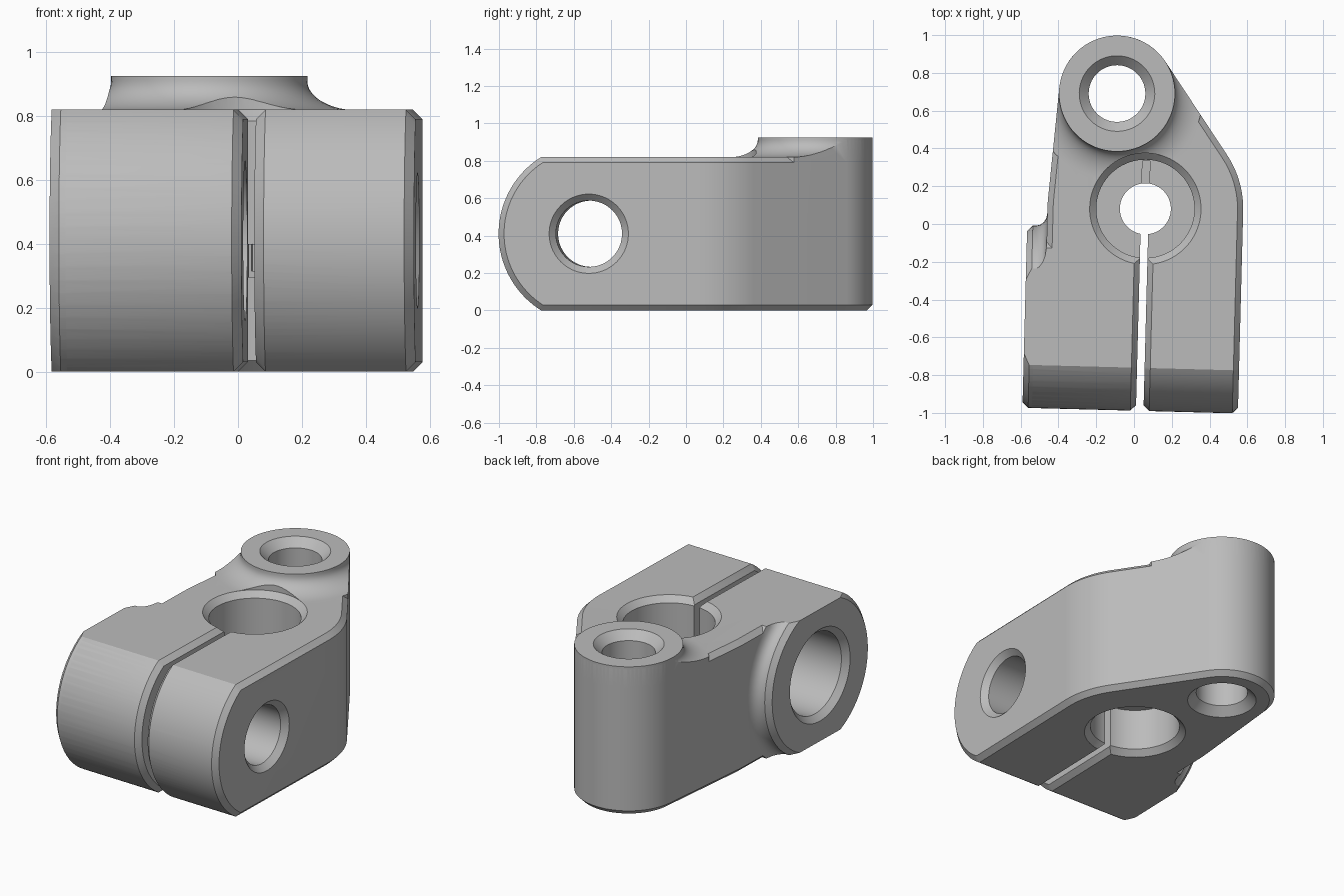
import bpy, bmesh
from math import sin, cos, asin, acos, atan2, pi, radians, hypot
from mathutils import Matrix

if "Cube" in bpy.data.objects:
    bpy.data.objects.remove(bpy.data.objects["Cube"])

SEG = 72
TOP = 0.82                       # height of the main block
CH = 0.03                        # edge chamfer
BOSS, BOSS_R = (-0.108, 0.688), 0.307
BORE, BODY_R = (0.058, 0.082), 0.518
CROSS_Y, NOSE_R = -0.505, 0.483  # axis of the cross bore, radius of the nose
SLIT_X, SLIT_W = 0.056, 0.02

steel = bpy.data.materials.new("grey_steel")
steel.use_nodes = True
GREY = (0.5, 0.5, 0.5, 1)
steel.diffuse_color = GREY
steel.node_tree.nodes["Principled BSDF"].inputs["Base Color"].default_value = GREY


def loft(name, rings):
    """Solid skinned through closed rings of equal size, capped at both ends."""
    bm = bmesh.new()
    loops = [[bm.verts.new(p) for p in ring] for ring in rings]
    n = len(loops[0])
    for a, b in zip(loops, loops[1:]):
        for i in range(n):
            j = (i + 1) % n
            bm.faces.new((a[i], a[j], b[j], b[i]))
    bm.faces.new(loops[0])
    bm.faces.new(loops[-1])
    bmesh.ops.recalc_face_normals(bm, faces=bm.faces)
    mesh = bpy.data.meshes.new(name)
    bm.to_mesh(mesh)
    bm.free()
    obj = bpy.data.objects.new(name, mesh)
    bpy.context.collection.objects.link(obj)
    mesh.materials.append(steel)
    return obj


def circle(r):
    return [(r * cos(2 * pi * i / SEG), r * sin(2 * pi * i / SEG)) for i in range(SEG)]


def turned_z(name, centre, profile):
    cx, cy = centre
    return loft(name, [[(cx + u, cy + v, z) for u, v in circle(r)] for r, z in profile])


def turned_x(name, profile):
    return loft(name, [[(x, CROSS_Y + u, TOP / 2 + v) for u, v in circle(r)]
                       for r, x in profile])


def box(name, x, y, z):
    return loft(name, [[(x[0], y[0], h), (x[1], y[0], h), (x[1], y[1], h), (x[0], y[1], h)]
                       for h in z])


def combine(target, tool, operation):
    mod = target.modifiers.new("join", 'BOOLEAN')
    mod.operation, mod.solver, mod.object = operation, 'EXACT', tool
    bpy.context.view_layer.objects.active = target
    bpy.ops.object.modifier_apply(modifier=mod.name)
    bpy.data.objects.remove(tool)


def arc(centre, r, a, b, n):
    return [(centre[0] + r * cos(a + (b - a) * i / n),
             centre[1] + r * sin(a + (b - a) * i / n)) for i in range(n + 1)]


def outline(d):
    """Plan of the body: common tangents wrapped round the boss and the bore."""
    dx, dy = BORE[0] - BOSS[0], BORE[1] - BOSS[1]
    spread = acos((BOSS_R - BODY_R) / hypot(dx, dy))
    right = atan2(dy, dx) + spread
    left = atan2(dy, dx) - spread + 2 * pi
    r = BODY_R - d
    return (arc(BORE, r, 0, right, 16) + arc(BOSS, BOSS_R - d, right, left, 36)
            + arc(BORE, r, left, pi, 3) + [(BORE[0] - r, -1.2), (BORE[0] + r, -1.2)])


def side(d, back):
    """Side profile: round nose between the flat top and bottom."""
    r, h = NOSE_R - d, TOP / 2 - d
    a = asin(h / r)
    pts = arc((CROSS_Y, TOP / 2), r, pi + a, pi - a, 40)
    return [(back, TOP / 2 - h)] + pts + [(back, TOP / 2 + h)]


def prism(name, levels):
    return loft(name, [[(x, y, z) for x, y in outline(d)] for d, z in levels])


# Main block with chamfered rims
body = prism("clamp_bracket", [(CH, 0), (0, CH), (0, TOP - CH), (CH, TOP)])

# Round side pad, filleted into the block
pad = turned_x("side_pad", [(0.453, -0.565), (NOSE_R, -0.535), (NOSE_R, -0.515),
                            (0.489, -0.495), (0.502, -0.478), (0.522, -0.466),
                            (0.55, -0.46), (0.55, -0.3)])
combine(body, pad, 'UNION')

# Trim to the side profile, chamfered on the plain side
edge = BORE[0] + BODY_R
trim = loft("side_trim", [[(x, y, z) for y, z in side(d, 1.5)]
                          for x, d in ((-1, 0), (edge - CH, 0), (edge, CH))])
combine(body, trim, 'INTERSECT')

# Raised boss with a flared foot, kept inside the plan
flare = [(BOSS_R + 0.15 * (1 - cos(t)), 0.91 - 0.09 * sin(t))
         for t in (i * pi / 20 for i in range(11))]
boss = turned_z("boss", BOSS, [(BOSS_R, 0.925)] + flare + [(0.457, TOP - CH)])
combine(boss, prism("boss_trim", [(0, 0.5), (0, 1.2)]), 'INTERSECT')
combine(body, boss, 'UNION')

# Main bore with an inner flange
combine(body, turned_z("main_bore", BORE, [
    (0.295, -0.1), (0.295, 0), (0.26, 0.035), (0.26, 0.295), (0.135, 0.295),
    (0.135, 0.4), (0.26, 0.4), (0.26, TOP - 0.035), (0.295, TOP), (0.295, 1.1)]),
    'DIFFERENCE')

# Boss hole, countersunk at both ends
combine(body, turned_z("boss_hole", BOSS, [
    (0.2, -0.1), (0.2, 0), (0.15, 0.05), (0.15, 0.875), (0.2, 0.925), (0.2, 1.1)]),
    'DIFFERENCE')

# Stepped cross bore, wide on the pad side
combine(body, turned_x("cross_bore", [
    (0.285, -0.8), (0.285, -0.565), (0.25, -0.53), (0.25, SLIT_X), (0.177, SLIT_X),
    (0.177, edge - 0.035), (0.212, edge), (0.212, 0.8)]), 'DIFFERENCE')

# Clamping slit, its chamfered mouth and the notch in the flange
slit = (SLIT_X - SLIT_W, SLIT_X + SLIT_W)
combine(body, box("slit", slit, (-1.2, BORE[1]), (-0.1, 1.1)), 'DIFFERENCE')
wide = SLIT_W + 2 * CH
mouth = loft("slit_mouth", [
    [(SLIT_X - SLIT_W, *p), (SLIT_X + SLIT_W, *p), (SLIT_X + wide, *q), (SLIT_X - wide, *q)]
    for p, q in zip(side(CH, -0.12), side(-CH, -0.12))])
combine(body, mouth, 'DIFFERENCE')
combine(body, box("flange_notch", slit, (BORE[1], 0.335), (0.315, 0.45)), 'DIFFERENCE')

# The whole part sits slightly turned
body.data.transform(Matrix.Rotation(radians(-1.5), 4, 'Z'))
bpy.ops.object.select_all(action='DESELECT')
body.select_set(True)
bpy.context.view_layer.objects.active = body
bpy.ops.object.shade_smooth_by_angle(angle=radians(25))
